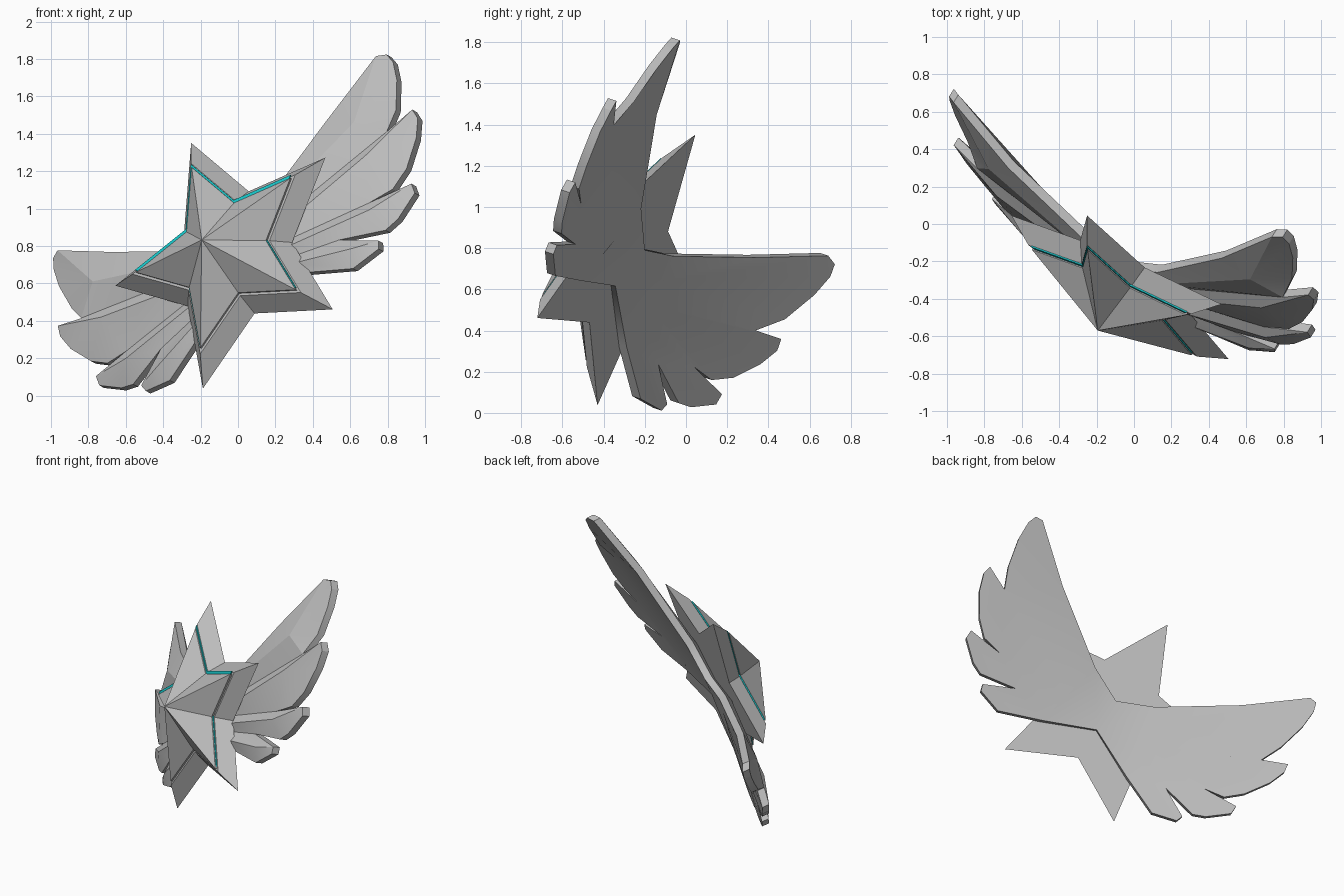
import bpy, bmesh, math
from mathutils import Matrix, Vector

cube = bpy.data.objects.get("Cube")
if cube:
    bpy.data.objects.remove(cube, do_unlink=True)


def make_material(name, rgb):
    m = bpy.data.materials.new(name)
    m.use_nodes = True
    col = (*rgb, 1.0)
    m.diffuse_color = col
    m.node_tree.nodes["Principled BSDF"].inputs["Base Color"].default_value = col
    return m


GREY = make_material("plain grey", (0.5, 0.5, 0.5))
TEAL = make_material("bright teal", (0.01, 0.58, 0.6))

# Tilted badge frame: local x across, y toward the top star tip, z out of the front
up = Vector((-0.308, 0.467, 0.828)).normalized()
out = Vector((-0.510, -0.816, 0.271))
out = (out - up * out.dot(up)).normalized()
across = up.cross(out)
FRAME = Matrix((across, up, out)).transposed().to_4x4()
FRAME.translation = (-0.024, -0.298, 0.742)


def finish(bm, name, mat):
    bmesh.ops.recalc_face_normals(bm, faces=bm.faces)
    me = bpy.data.meshes.new(name)
    bm.to_mesh(me)
    bm.free()
    ob = bpy.data.objects.new(name, me)
    ob.matrix_world = FRAME
    me.materials.append(mat)
    bpy.context.collection.objects.link(ob)
    return ob


def star_ring(bm, radius, z, shift=0.0):
    ring = []
    for i in range(10):
        r = radius if i % 2 == 0 else radius * 0.497
        a = i * math.pi / 5
        ring.append(bm.verts.new((r * math.sin(a), r * math.cos(a) + shift, z)))
    return ring


def bridge(bm, a, b):
    for i in range(len(a)):
        j = (i + 1) % len(a)
        bm.faces.new((a[i], a[j], b[j], b[i]))


def star_slab(name, mat, r0, z0, r1, z1, shift=0.0, apex=None):
    """Star with sloped or straight sides, closed by a flat cap or a faceted point."""
    bm = bmesh.new()
    a, b = star_ring(bm, r0, z0, shift), star_ring(bm, r1, z1, shift)
    bm.faces.new(a)
    bridge(bm, a, b)
    if apex is None:
        bm.faces.new(b)
    else:
        tip = bm.verts.new((0, 0, apex))
        for i in range(10):
            bm.faces.new((b[i], b[(i + 1) % 10], tip))
    return finish(bm, name, mat)


# Star: sloped frame, teal inlay showing along the upper edges, faceted centre
star_slab("star_frame", GREY, 0.735, 0.0, 0.57, 0.1)
star_slab("star_inlay", TEAL, 0.545, 0.099, 0.545, 0.107, shift=0.018)
star_slab("star_centre", GREY, 0.54, 0.098, 0.54, 0.113, apex=0.333)

# Wing: back-face outline points; each feather runs from its upper edge to the next notch
THICK = 0.05
seam = [(0, 0.082, -0.073), (0, -0.143, -0.027)]
roots = [(0.235, 0.19, -0.087), (0.27, 0.06, -0.08), (0.29, -0.07, -0.07),
         (0.31, -0.18, -0.06), (0.33, -0.30, -0.047)]
notches = [(1.017, 0.258, -0.21), (0.805, -0.103, -0.134), (0.593, -0.23, -0.085)]
feathers = [
    [(0.71, 0.50, -0.20), (1.06, 0.762, -0.335), (1.11, 0.75, -0.36),
     (1.13, 0.69, -0.36), (1.125, 0.57, -0.335), (1.08, 0.385, -0.285), notches[0]],
    [notches[0], (1.18, 0.32, -0.258), (1.19, 0.26, -0.265), (1.15, 0.15, -0.245),
     (1.05, 0.0, -0.21), (0.95, -0.085, -0.172), notches[1]],
    [notches[1], (1.05, -0.10, -0.20), (1.05, -0.16, -0.20), (0.92, -0.265, -0.163),
     (0.84, -0.295, -0.142), notches[2]],
    [notches[2], (0.79, -0.34, -0.12), (0.775, -0.385, -0.118), (0.61, -0.425, -0.085)],
]
ridges = [(0.87, 0.40, -0.135), (0.88, 0.16, -0.09), (0.81, -0.16, -0.05), (0.66, -0.33, -0.015)]

bm = bmesh.new()
cache = {}


def vert(p, lift=0.0):
    """Shared vertex on the back outline, or on the front when lifted."""
    key = (p[0], p[1], round(p[2] + lift, 4))
    if key not in cache:
        cache[key] = bm.verts.new(key)
    return cache[key]


def front(p):
    return vert(p, THICK)


# Feathers with a raised ridge on the front and a plain back
palm_front = [front(seam[0])]
rim = [seam[0]]
for i, pts in enumerate(feathers):
    r0, r1 = roots[i], roots[i + 1]
    mid = (Vector(r0) + Vector(r1)) / 2
    base = vert((mid.x, mid.y, mid.z + THICK + 0.03))
    peak = vert(ridges[i])
    bm.faces.new((front(r0), front(pts[0]), peak, base))
    for a, b in zip(pts, pts[1:]):
        bm.faces.new((front(a), front(b), peak))
    bm.faces.new((front(pts[-1]), front(r1), base, peak))
    bm.faces.new([vert(p) for p in [r0] + pts + [r1]])
    palm_front += [front(r0), base]
    rim += ([r0] if i == 0 else []) + (pts if i == 0 else pts[1:])
rim += [roots[4], seam[1]]
palm_front += [front(roots[4]), front(seam[1])]

# Inner part of the wing behind the star
centre = vert((0, -0.03, 0.03))
for a, b in zip(palm_front, palm_front[1:]):
    bm.faces.new((a, b, centre))
bm.faces.new([vert(p) for p in [seam[0]] + roots + [seam[1]]])

# Outer edge thickness
for a, b in zip(rim, rim[1:]):
    bm.faces.new((vert(a), vert(b), front(b), front(a)))

wings = finish(bm, "wings", GREY)
mirror = wings.modifiers.new("Mirror", 'MIRROR')
mirror.use_axis[0] = True
mirror.use_clip = True

bpy.ops.object.select_all(action='DESELECT')
wings.select_set(True)
bpy.context.view_layer.objects.active = wings
bpy.ops.object.shade_smooth_by_angle(angle=math.radians(20))
